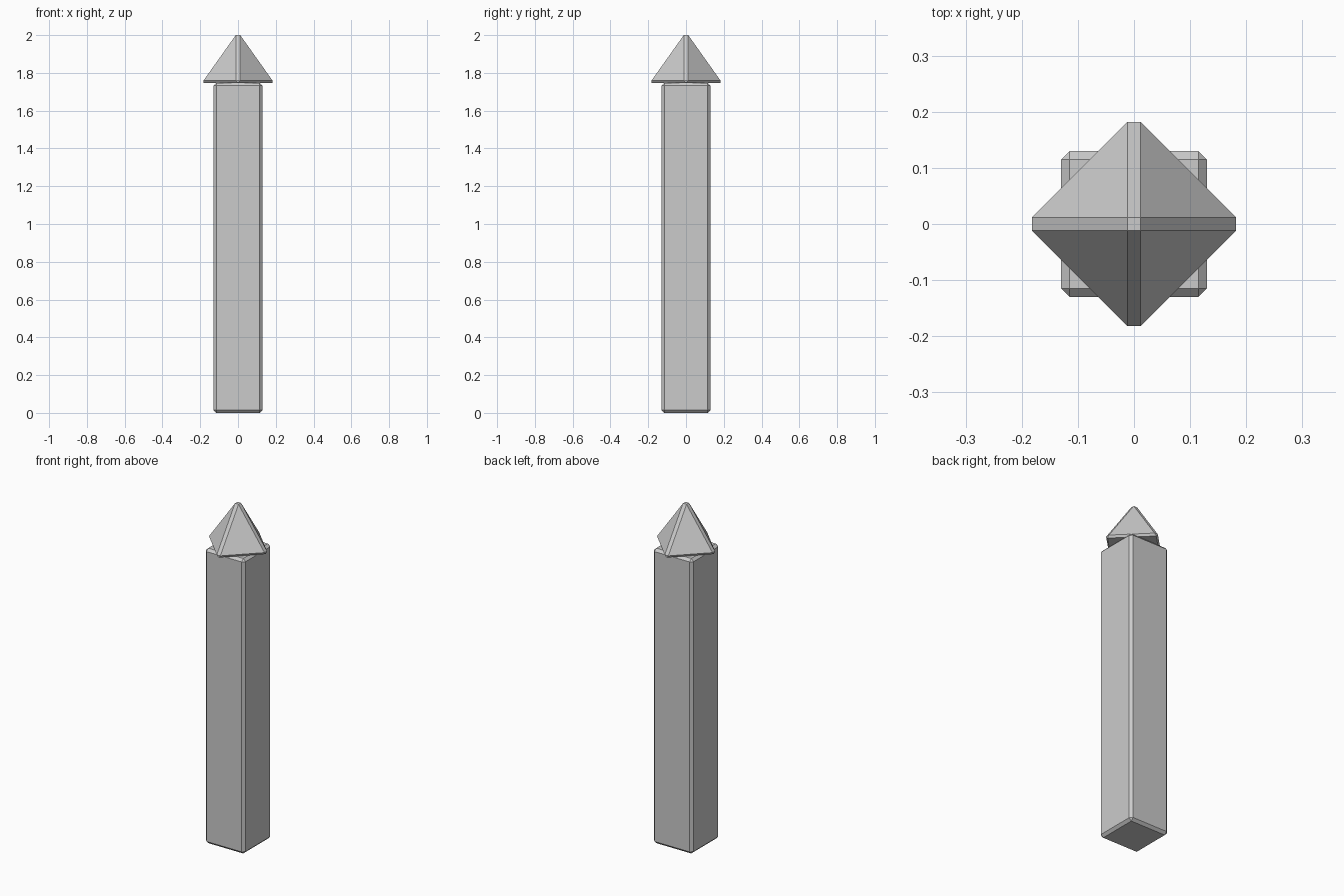
import bpy

if "Cube" in bpy.data.objects:
    bpy.data.objects.remove(bpy.data.objects["Cube"])

BEVEL = 0.015
JOINT_Z = 1.747      # where the cap meets the shaft
APEX_Z = 2.033       # sharp apex before the bevel trims it to z = 2


def bevel(obj):
    mod = obj.modifiers.new("edge_bevel", 'BEVEL')
    mod.width = BEVEL
    mod.segments = 1
    mod.limit_method = 'ANGLE'


# Square post shaft
bpy.ops.mesh.primitive_cube_add(size=1, location=(0, 0, JOINT_Z / 2))
shaft = bpy.context.object
shaft.name = "post_shaft"
shaft.scale = (0.26, 0.26, JOINT_Z)
bpy.ops.object.transform_apply(location=False, rotation=False, scale=True)
bevel(shaft)

# Pyramid point with corners on the x and y axes
depth = APEX_Z - JOINT_Z
bpy.ops.mesh.primitive_cone_add(vertices=4, radius1=0.203, radius2=0, depth=depth,
                                location=(0, 0, JOINT_Z + depth / 2))
cap = bpy.context.object
cap.name = "pyramid_cap"
bevel(cap)
